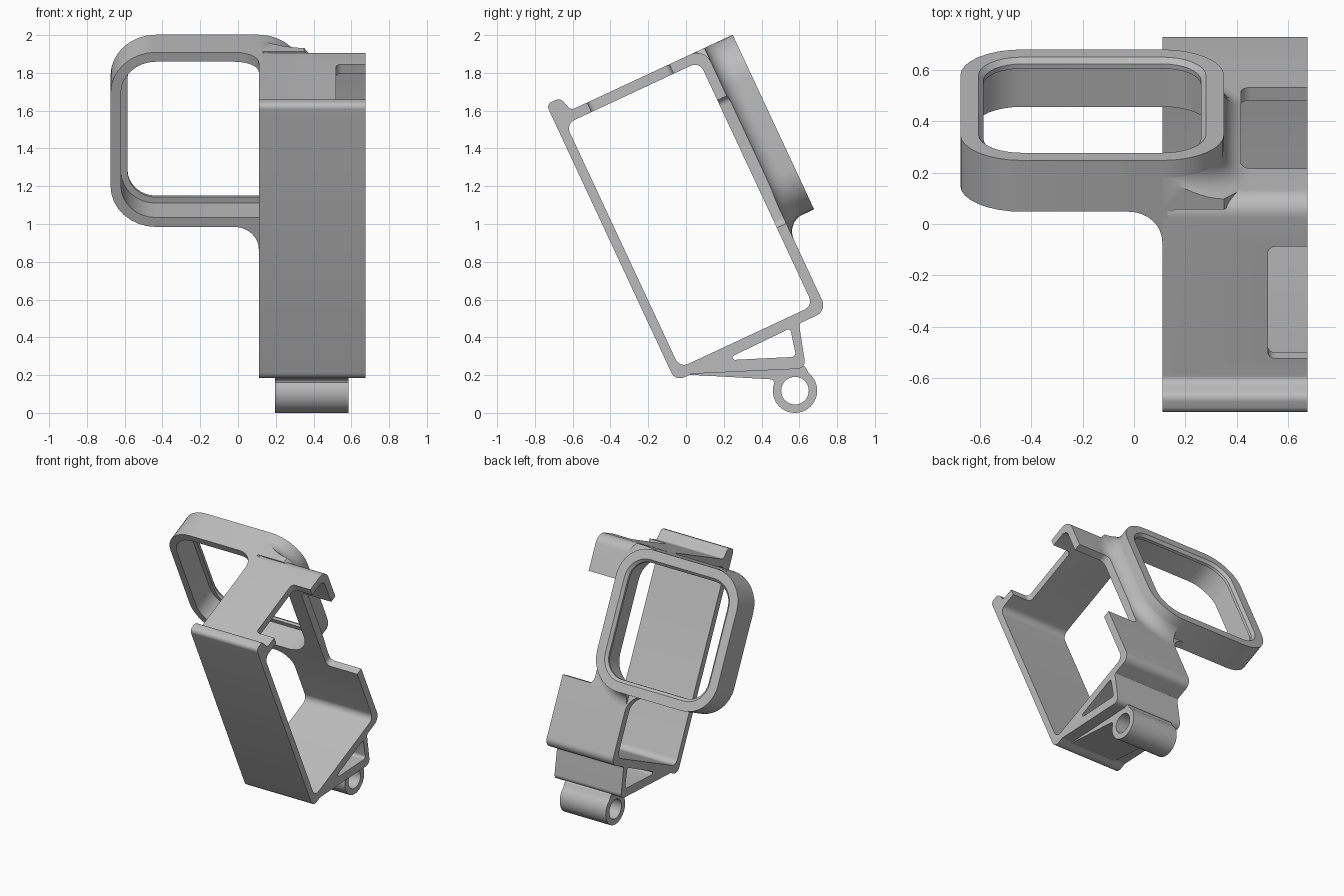
import bpy, bmesh, math
from mathutils import Vector, Matrix

cube = bpy.data.objects.get("Cube")
if cube:
    bpy.data.objects.remove(cube, do_unlink=True)

grey = bpy.data.materials.new("plain grey")
grey.use_nodes = True
COLOUR = (0.5, 0.5, 0.5, 1)
grey.diffuse_color = COLOUR
grey.node_tree.nodes["Principled BSDF"].inputs["Base Color"].default_value = COLOUR

TILT = Matrix.Rotation(math.radians(25), 4, 'X')
PLACE = {
    'X': lambda a, b, h: (h, a, b),
    'Y': lambda a, b, h: (a, h, b),
    'Z': lambda a, b, h: (a, b, h),
}


def rounded(corners, steps=8):
    """Closed outline from (a, b, radius) corners."""
    out = []
    for i, (a, b, r) in enumerate(corners):
        p = Vector((a, b))
        if r <= 0:
            out.append(p)
            continue
        d1 = (Vector(corners[i - 1][:2]) - p).normalized()
        d2 = (Vector(corners[(i + 1) % len(corners)][:2]) - p).normalized()
        half = d1.angle(d2) / 2
        centre = p + (d1 + d2).normalized() * r / math.sin(half)
        s = p + d1 * r / math.tan(half) - centre
        e = p + d2 * r / math.tan(half) - centre
        w = math.pi - 2 * half
        for k in range(steps + 1):
            t = k / steps
            out.append(centre + (s * math.sin((1 - t) * w) + e * math.sin(t * w)) / math.sin(w))
    return out


def rect(a0, a1, b0, b1, r=0):
    return rounded([(a0, b0, r), (a1, b0, r), (a1, b1, r), (a0, b1, r)])


def circle(a, b, r, n=48):
    return [Vector((a + r * math.cos(2 * math.pi * i / n),
                    b + r * math.sin(2 * math.pi * i / n))) for i in range(n)]


def loft(name, axis, layers):
    """Solid through (height, outline) layers with equal point counts."""
    bm = bmesh.new()
    rings = [[bm.verts.new(PLACE[axis](p.x, p.y, h)) for p in pts] for h, pts in layers]
    for low, high in zip(rings, rings[1:]):
        for i in range(len(low)):
            bm.faces.new((low[i - 1], low[i], high[i], high[i - 1]))
    bm.faces.new(rings[0])
    bm.faces.new(rings[-1])
    bmesh.ops.recalc_face_normals(bm, faces=bm.faces)
    mesh = bpy.data.meshes.new(name)
    bm.to_mesh(mesh)
    bm.free()
    mesh.materials.append(grey)
    obj = bpy.data.objects.new(name, mesh)
    bpy.context.collection.objects.link(obj)
    return obj


def prism(name, axis, pts, lo, hi):
    return loft(name, axis, [(lo, pts), (hi, pts)])


def boolean(obj, tool, operation='DIFFERENCE', keep=False):
    mod = obj.modifiers.new("cut", 'BOOLEAN')
    mod.operation, mod.object, mod.solver = operation, tool, 'EXACT'
    bpy.context.view_layer.objects.active = obj
    bpy.ops.object.modifier_apply(modifier=mod.name)
    if not keep:
        bpy.data.objects.remove(tool, do_unlink=True)


def finish(obj, matrix=None):
    if matrix:
        obj.data.transform(matrix)
    bpy.ops.object.select_all(action='DESELECT')
    obj.select_set(True)
    bpy.context.view_layer.objects.active = obj
    bpy.ops.object.shade_smooth_by_angle(angle=math.radians(30))


# Levels of the cage before tilting
X0, X1 = 0.11, 0.675
FRONT, BACK, BACK_IN = 0.02, 0.905, 0.85
BOTTOM, TOP, TOP_IN = 0.175, 1.71, 1.655

# Cage: open tube with a lip on the front top edge
cage = prism("cage", 'X', rounded([
    (FRONT, BOTTOM, 0.05), (BACK, BOTTOM, 0.06), (BACK, TOP, 0.08),
    (0.125, TOP, 0.03), (0.1, 1.793, 0.035), (FRONT, 1.793, 0.03)]), X0, X1)
boolean(cage, prism("inside", 'X', rect(0.07, BACK_IN, 0.23, TOP_IN, 0.05), 0, 1))
boolean(cage, prism("top_notch", 'Z', rect(0.52, 0.8, 0.22, 0.70, 0.03), 1.6, 1.75))


# Window ring on the back wall
def ring_outline(inset):
    return rect(-0.675 + inset, 0.35 - inset, 0.69 + inset, TOP - inset, 0.24 - inset)


def ring_loft(name, layers):
    return loft(name, 'Y', [(h, ring_outline(i)) for h, i in layers])


ring = ring_loft("window_ring", [(BACK_IN, 0), (1.07, 0)])
opening = ring_loft("opening", [(0.8, 0.055), (1.03, 0.055), (1.03, 0.09),
                                (1.05, 0.09), (1.08, 0.06)])
back_notch = prism("back_notch", 'Y', rect(0.415, 0.8, 0.685, 1.43, 0.04), 0.8, 1.2)

# Concave blend between ring and cage
R = 0.1
arc = [math.pi / 2 * k / 8 for k in range(9)]
cove = ring_loft("ring_blend", [(0.86, -R)] + [
    (BACK + R * (1 - math.cos(t)), -R * (1 - math.sin(t)) + 0.001) for t in arc])
boolean(cove, prism("clip", 'Y', rect(X0, X1, 0.4, TOP), 0.8, 1.2), 'INTERSECT')

for part in (cage, ring, cove):
    boolean(part, opening, keep=True)
for part in (cage, cove):
    boolean(part, back_notch, keep=True)
for tool in (opening, back_notch):
    bpy.data.objects.remove(tool, do_unlink=True)


# Concave corner webs joining the ring to the side of the cage
def web(name, axis, corner_b, lo, hi):
    r = 0.13
    pts = [Vector((X0 - r + r * math.sin(t), corner_b - r + r * math.cos(t))) for t in arc]
    pts += [Vector((X0 + 0.02, corner_b - r)), Vector((X0 + 0.02, corner_b + 0.02)),
            Vector((X0 - r, corner_b + 0.02))]
    return prism(name, axis, pts, lo, hi)


back_web = web("back_web", 'Y', 0.69, BACK_IN, BACK)
top_web = web("top_web", 'Z', BACK_IN, TOP_IN, TOP)
for part in (cage, ring, cove, back_web, top_web):
    finish(part, TILT)

# Triangular bracket under the cage
bracket = prism("bracket", 'X', rounded([
    (-0.05, 0.206, 0), (0.03, 0.207, 0), (0.635, 0.235, 0.04), (0.597, 0.478, 0.035),
    (0.66, 0.508, 0), (0.64, 0.53, 0), (0, 0.235, 0)]), X0, X1)
boolean(bracket, prism("bracket_hole", 'X', rounded([
    (0.2, 0.278, 0.012), (0.583, 0.297, 0.02), (0.552, 0.448, 0.012)]), 0, 1))
finish(bracket)

# Hinge barrel and the plate that carries it
hinge = prism("hinge", 'X', rounded([
    (-0.05, 0.206, 0), (0.462, 0.177, 0.02), (0.48, 0.12, 0), (0.58, 0.1, 0),
    (0.66, 0.19, 0), (0.628, 0.25, 0.02), (0.6, 0.25, 0), (0.03, 0.222, 0)]), 0.195, 0.585)
boolean(hinge, prism("barrel", 'X', circle(0.577, 0.1175, 0.1175), 0.195, 0.585), 'UNION')
boolean(hinge, prism("pin_hole", 'X', circle(0.577, 0.1175, 0.073), 0, 1))
finish(hinge)
